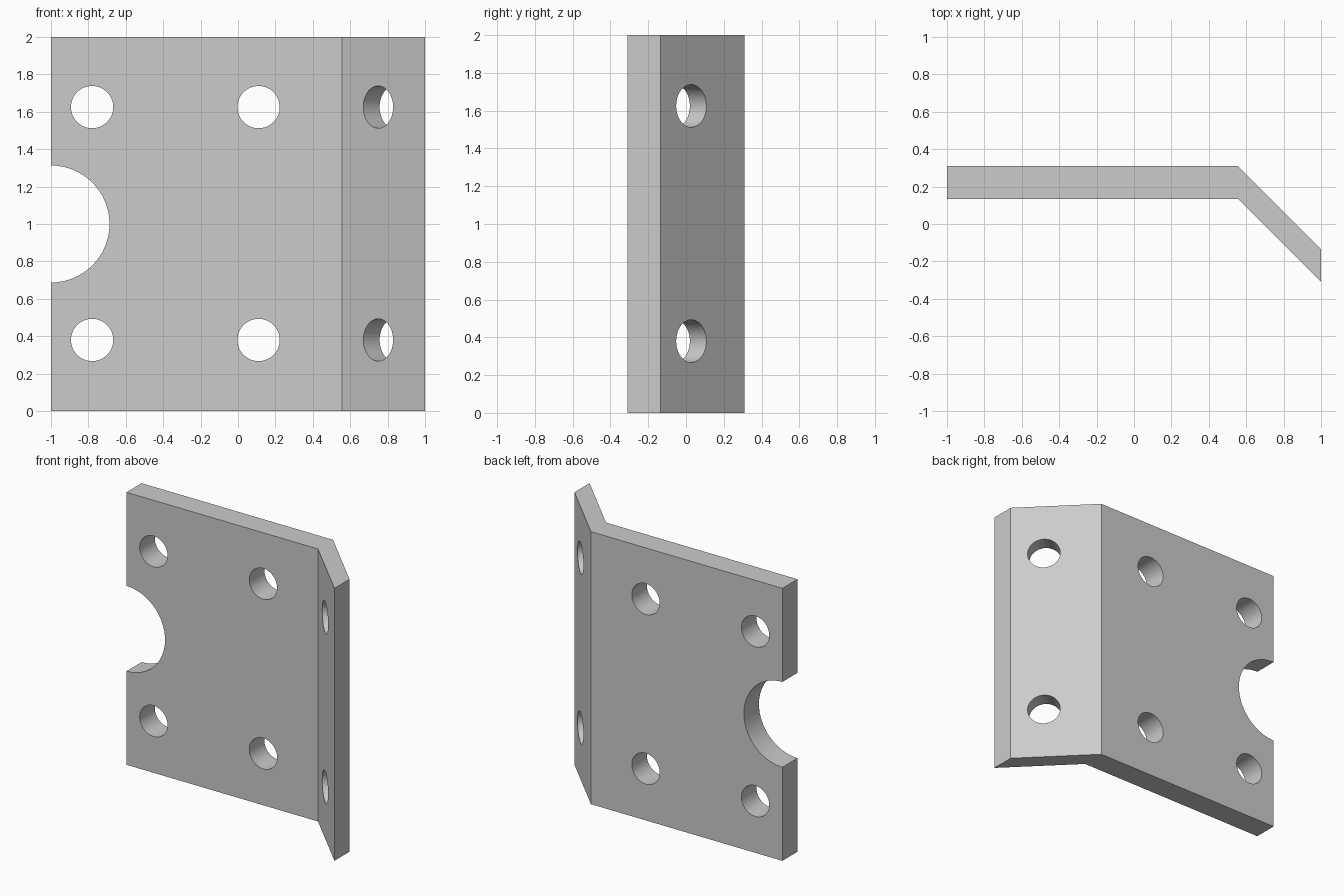
import bpy, bmesh, math
from mathutils import Vector

if "Cube" in bpy.data.objects:
    bpy.data.objects.remove(bpy.data.objects["Cube"], do_unlink=True)

grey = bpy.data.materials.new("plain_grey")
grey.use_nodes = True
grey.diffuse_color = (0.6, 0.6, 0.6, 1)
grey.node_tree.nodes["Principled BSDF"].inputs["Base Color"].default_value = (0.6, 0.6, 0.6, 1)


def add_object(name, bm):
    bmesh.ops.recalc_face_normals(bm, faces=bm.faces)
    mesh = bpy.data.meshes.new(name)
    bm.to_mesh(mesh)
    bm.free()
    mesh.materials.append(grey)
    obj = bpy.data.objects.new(name, mesh)
    bpy.context.collection.objects.link(obj)
    return obj


# Bent plate: plan profile extruded upwards
profile = [(-1, 0.31), (0.555, 0.31), (1, -0.135), (1, -0.31), (0.555, 0.135), (-1, 0.135)]
bm = bmesh.new()
face = bm.faces.new([bm.verts.new((x, y, 0)) for x, y in profile])
top = bmesh.ops.extrude_face_region(bm, geom=[face])["geom"]
bmesh.ops.translate(bm, vec=(0, 0, 2), verts=[v for v in top if isinstance(v, bmesh.types.BMVert)])
plate = add_object("bent_plate", bm)


# Drill through the plate along a horizontal direction
def drill(name, center, radius, direction=(0, 1, 0)):
    bm = bmesh.new()
    bmesh.ops.create_cone(bm, cap_ends=True, segments=64, radius1=radius, radius2=radius, depth=0.4)
    cutter = add_object(name, bm)
    cutter.rotation_euler = Vector(direction).to_track_quat('Z', 'Y').to_euler()
    cutter.location = center
    cutter.hide_render = True
    cutter.hide_set(True)
    cut = plate.modifiers.new(name, 'BOOLEAN')
    cut.operation = 'DIFFERENCE'
    cut.solver = 'EXACT'
    cut.object = cutter
    return cutter


cutters = [drill("edge_notch_cutter", (-1, 0.2225, 1), 0.313)]
for z in (0.38, 1.625):
    for x in (-0.78, 0.11):
        cutters.append(drill("plate_hole_cutter", (x, 0.2225, z), 0.113))
    cutters.append(drill("flange_hole_cutter", (0.793, -0.016, z), 0.113, (1, 1, 0)))

# Apply the cuts and smooth the bores
bpy.ops.object.select_all(action='DESELECT')
bpy.context.view_layer.objects.active = plate
plate.select_set(True)
for name in [m.name for m in plate.modifiers]:
    bpy.ops.object.modifier_apply(modifier=name)
for cutter in cutters:
    bpy.data.objects.remove(cutter, do_unlink=True)
bpy.ops.object.shade_smooth_by_angle(angle=math.radians(30))
